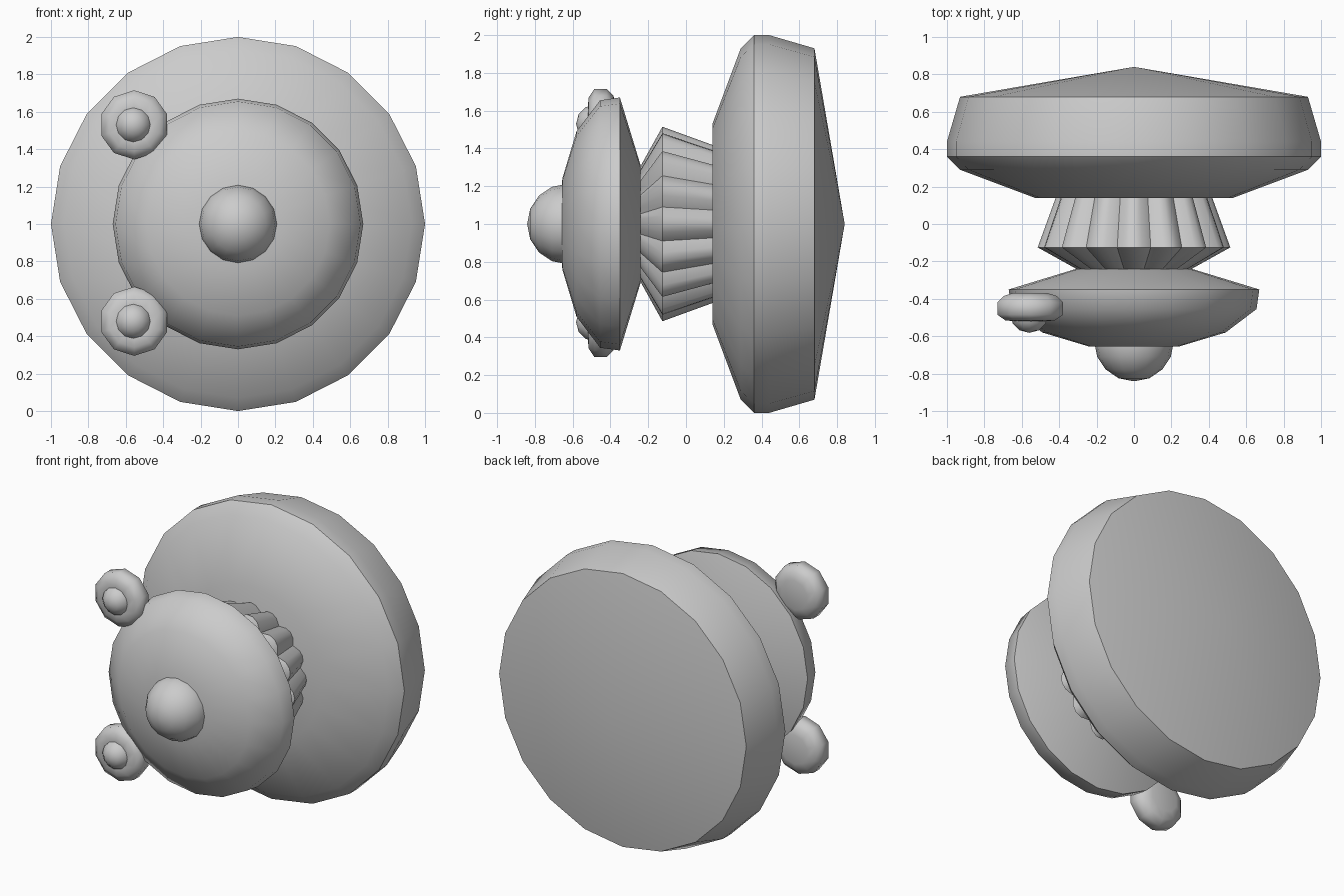
import bpy, bmesh
from math import sin, cos, pi, radians

if "Cube" in bpy.data.objects:
    bpy.data.objects.remove(bpy.data.objects["Cube"])


def finish(name, bm, angle=30):
    bmesh.ops.remove_doubles(bm, verts=bm.verts, dist=1e-5)
    bmesh.ops.recalc_face_normals(bm, faces=bm.faces)
    mesh = bpy.data.meshes.new(name)
    bm.to_mesh(mesh)
    bm.free()
    ob = bpy.data.objects.new(name, mesh)
    bpy.context.collection.objects.link(ob)
    bpy.ops.object.select_all(action='DESELECT')
    bpy.context.view_layer.objects.active = ob
    ob.select_set(True)
    bpy.ops.object.shade_smooth_by_angle(angle=radians(angle))
    return ob


def turned(name, profile, sides, x=0, z=1, angle=30):
    """Revolve (y, radius) points around a line parallel to y."""
    bm = bmesh.new()
    rings = []
    for y, r in profile:
        if r == 0:
            rings.append([bm.verts.new((x, y, z))] * sides)
        else:
            rings.append([bm.verts.new((x + r * sin(2 * pi * i / sides), y,
                                        z + r * cos(2 * pi * i / sides)))
                          for i in range(sides)])
    for a, b in zip(rings, rings[1:]):
        for i in range(sides):
            j = (i + 1) % sides
            bm.faces.new(list(dict.fromkeys((a[i], a[j], b[j], b[i]))))
    return finish(name, bm, angle)


def ball(name, r, y, segments, x=0, z=1):
    steps = segments // 2
    pts = [(y - r * cos(pi * k / steps), 0 if k in (0, steps) else r * sin(pi * k / steps))
           for k in range(steps + 1)]
    return turned(name, pts, segments, x, z, 60)


# Large rear disc with shallow conical back
turned("rear_disc", [(0.14, 0), (0.14, 0.53), (0.29, 0.93), (0.36, 1.0),
                     (0.44, 1.0), (0.68, 0.93), (0.84, 0)], 20, angle=31)

# Smaller domed front disc
turned("front_disc", [(-0.66, 0), (-0.655, 0.24), (-0.58, 0.49), (-0.455, 0.655),
                      (-0.35, 0.67), (-0.24, 0.31), (-0.24, 0)], 20, angle=45)

# Central knob
ball("center_knob", 0.213, -0.628, 16)

# Ribbed hub: sixteen rounded ribs with sharp valleys
bm = bmesh.new()
ribs = 16
rings = []
for y, ridge, valley in [(-0.25, 0.29, 0.26), (-0.125, 0.515, 0.46), (0.15, 0.415, 0.375)]:
    ring = []
    for i in range(ribs):
        for turn, mix in ((-0.5, 0), (-0.22, 0.8), (0, 1), (0.22, 0.8)):
            a = 2 * pi * (i + turn) / ribs
            r = valley + (ridge - valley) * mix
            ring.append(bm.verts.new((r * sin(a), y, 1 + r * cos(a))))
    rings.append(ring)
for a, b in zip(rings, rings[1:]):
    for i in range(len(a)):
        j = (i + 1) % len(a)
        bm.faces.new((a[i], a[j], b[j], b[i]))
bm.faces.new(rings[0])
bm.faces.new(rings[-1])
finish("ribbed_hub", bm, 35)

# Two small side knobs, each a rounded disc with a button
for label, z in (("upper", 1.53), ("lower", 0.48)):
    turned(label + "_side_disc", [(-0.37, 0), (-0.37, 0.10), (-0.385, 0.15), (-0.42, 0.185),
                                  (-0.485, 0.185), (-0.515, 0.14), (-0.52, 0.09), (-0.50, 0)],
           10, -0.555, z, 60)
    ball(label + "_side_button", 0.102, -0.48, 12, -0.56, z)
